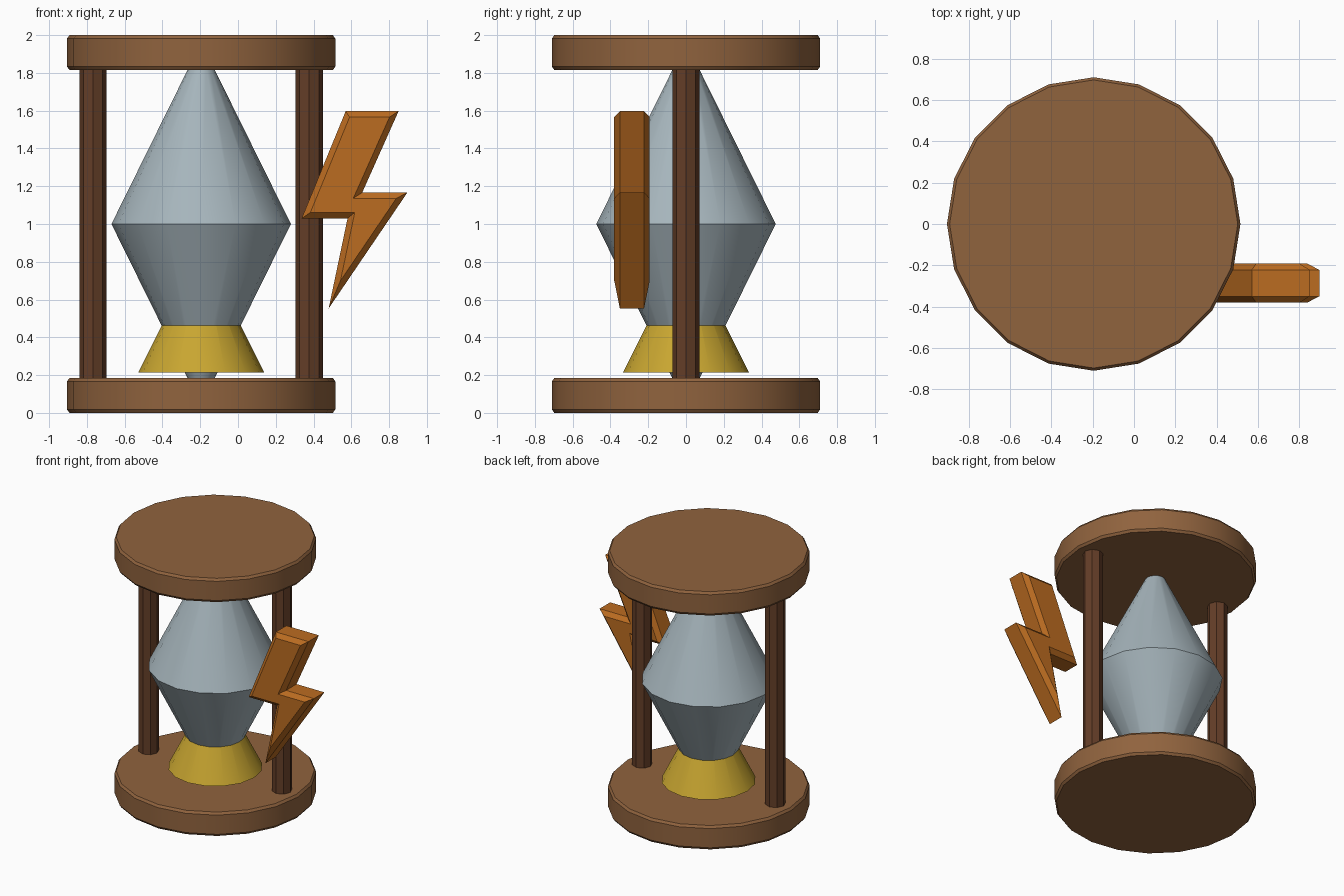
import bpy, bmesh, math
from mathutils import Vector

if "Cube" in bpy.data.objects:
    bpy.data.objects.remove(bpy.data.objects["Cube"])

CX = -0.195  # axis of the hourglass


def material(name, rgb):
    m = bpy.data.materials.new(name)
    m.diffuse_color = (*rgb, 1)
    m.use_nodes = True
    m.node_tree.nodes["Principled BSDF"].inputs["Base Color"].default_value = m.diffuse_color
    return m


def finish(name, bm, mat, smooth=False):
    bmesh.ops.recalc_face_normals(bm, faces=bm.faces[:])
    me = bpy.data.meshes.new(name)
    bm.to_mesh(me)
    bm.free()
    me.materials.append(mat)
    ob = bpy.data.objects.new(name, me)
    bpy.context.collection.objects.link(ob)
    if smooth:
        bpy.ops.object.select_all(action='DESELECT')
        ob.select_set(True)
        bpy.context.view_layer.objects.active = ob
        bpy.ops.object.shade_smooth_by_angle(angle=math.radians(30))
    return ob


def skin(bm, rings):
    """Bridge matching rings of points and cap both ends."""
    loops = [[bm.verts.new(p) for p in r] for r in rings]
    n = len(loops[0])
    for a, b in zip(loops, loops[1:]):
        for i in range(n):
            j = (i + 1) % n
            bm.faces.new((a[i], a[j], b[j], b[i]))
    bm.faces.new(loops[0][::-1])
    bm.faces.new(loops[-1])


def lathe(name, profile, sides, mat, x=CX):
    bm = bmesh.new()
    step = 2 * math.pi / sides
    skin(bm, [[(x + r * math.cos(i * step), r * math.sin(i * step), z)
               for i in range(sides)] for r, z in profile])
    return finish(name, bm, mat, True)


wood = material("wood", (0.28, 0.125, 0.048))
dark_wood = material("dark_wood", (0.125, 0.047, 0.02))
glass = material("glass", (0.38, 0.46, 0.50))
sand = material("sand", (0.58, 0.38, 0.03))
orange = material("orange", (0.50, 0.15, 0.015))

# End discs with chamfered rims
for name, z in (("bottom_disc", 0), ("top_disc", 1.815)):
    h = 0.185
    lathe(name, [(0.697, z), (0.71, z + 0.018), (0.71, z + h - 0.018), (0.697, z + h)], 20, wood)

# Two side posts
for name, s in (("left_post", -1), ("right_post", 1)):
    lathe(name, [(0.072, 0.18), (0.072, 1.82)], 8, dark_wood, CX + s * 0.572)

# Glass body and sand skirt
lathe("glass_body", [(0.07, 0.18), (0.475, 1.0), (0.07, 1.82)], 16, glass)
lathe("sand_cone", [(0.333, 0.215), (0.01, 0.86)], 16, sand)

# Lightning bolt: zigzag outline with a mitred chamfer front and back
outline = [Vector(p) for p in ((0.57, 1.597), (0.85, 1.597), (0.658, 1.167), (0.897, 1.167),
                               (0.48, 0.553), (0.58, 1.03), (0.337, 1.03))]


def inset(pts, d):
    out = []
    for i, p in enumerate(pts):
        a = (p - pts[i - 1]).normalized()
        b = (pts[(i + 1) % len(pts)] - p).normalized()
        na, nb = Vector((a.y, -a.x)), Vector((b.y, -b.x))  # inward for clockwise order
        out.append(p + (na + nb) * d / (1 + na.dot(nb)))
    return out


bm = bmesh.new()
skin(bm, [[(p.x, y, p.y) for p in inset(outline, d)]
          for y, d in ((-0.38, 0.031), (-0.35, 0), (-0.222, 0), (-0.192, 0.031))])
finish("lightning_bolt", bm, orange)
